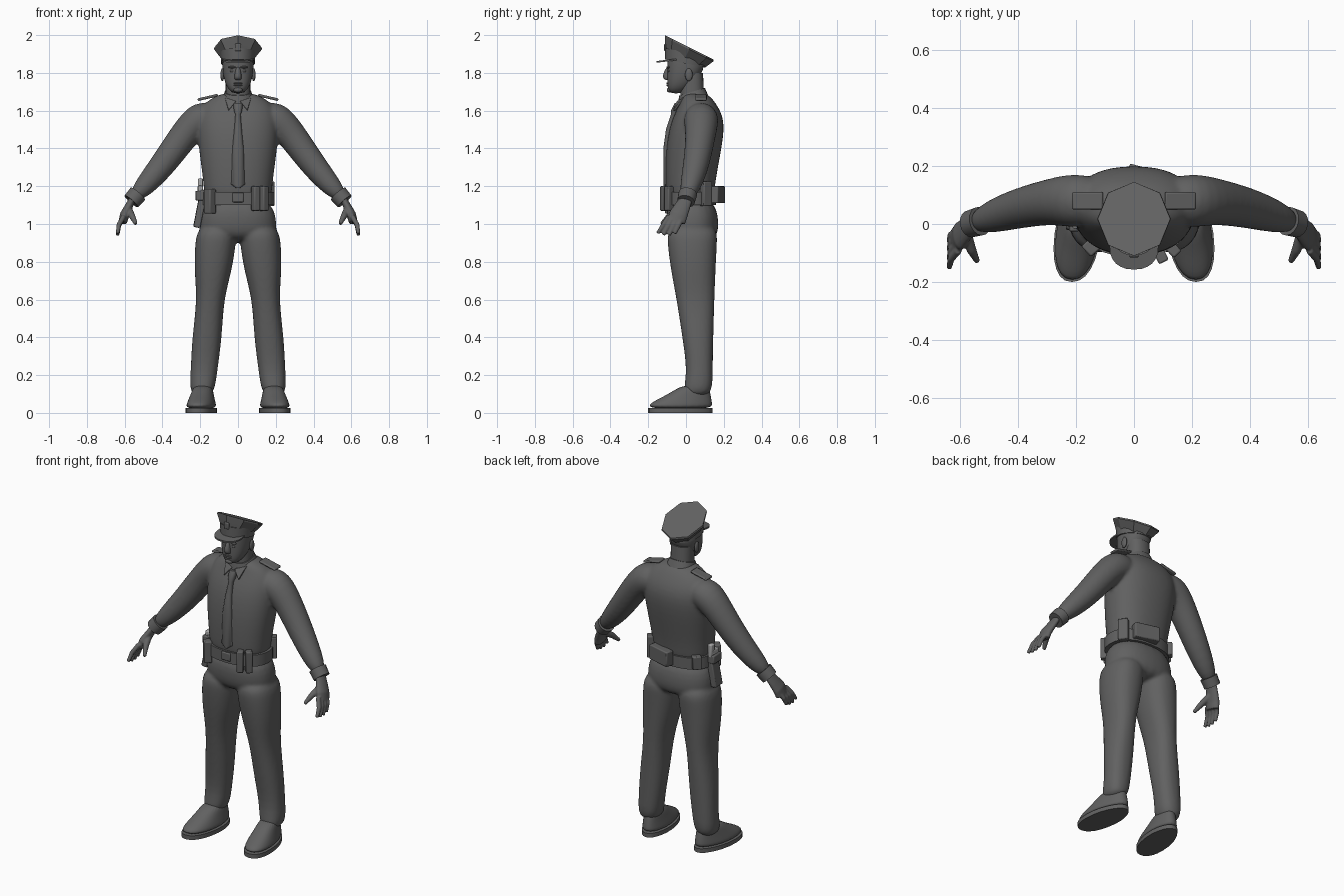
import bpy, bmesh, math
from mathutils import Vector, Matrix, Euler

default_cube = bpy.data.objects.get("Cube")
if default_cube:
    bpy.data.objects.remove(default_cube, do_unlink=True)


def material(name, value):
    mat = bpy.data.materials.new(name)
    mat.use_nodes = True
    mat.diffuse_color = (value, value, value, 1)
    shader = mat.node_tree.nodes["Principled BSDF"]
    shader.inputs["Base Color"].default_value = mat.diffuse_color
    return mat


DARK = material("dark_grey", .12)
LIGHT = material("light_grey", .4)


def skin(bm, rings):
    """Bridge rings of points into a closed skin."""
    loops = [[bm.verts.new(point) for point in ring] for ring in rings]
    for lower, upper in zip(loops, loops[1:]):
        for i in range(len(lower)):
            bm.faces.new((lower[i - 1], lower[i], upper[i], upper[i - 1]))
    bm.faces.new(loops[0])
    bm.faces.new(loops[-1])


def oval(count, power):
    """Unit superellipse."""
    for i in range(count):
        angle = math.tau * i / count
        yield [math.copysign(abs(round(f, 6)) ** (2 / power), f)
               for f in (math.cos(angle), math.sin(angle))]


def stack(bm, rows, centre=0, lean=0, tilt=0, count=24, power=2.3):
    """Horizontal rings from rows of height, half width, front and back."""
    rings = []
    for z, half_width, front, back in rows:
        middle, half_depth = (front + back) / 2, (back - front) / 2
        rings.append([Vector((centre + lean * z + half_width * c, middle + half_depth * s,
                              z + tilt * half_depth * s)) for c, s in oval(count, power)])
    skin(bm, rings)


def tube(bm, rows, side, count=16, flatten=1):
    """Rings square to a path, from rows of x, y, z and radius."""
    points = [Vector((side * x, y, z)) for x, y, z, radius in rows]
    rings = []
    for i, point in enumerate(points):
        along = (points[min(i + 1, len(points) - 1)] - points[max(i - 1, 0)]).normalized()
        across = Vector((0, 1, 0))
        across = (across - along * along.dot(across)).normalized()
        thick = along.cross(across) * flatten
        radius = rows[i][-1]
        rings.append([point + (across * c + thick * s) * radius for c, s in oval(count, 2)])
    skin(bm, rings)


def finish(name, bm, mat=DARK, sub=0, voxel=0, bevel=0, sharp=0):
    bmesh.ops.recalc_face_normals(bm, faces=bm.faces)
    mesh = bpy.data.meshes.new(name)
    bm.to_mesh(mesh)
    bm.free()
    mesh.materials.append(mat)
    mesh.shade_smooth()
    if sharp:
        mesh.set_sharp_from_angle(angle=math.radians(sharp))
    obj = bpy.data.objects.new(name, mesh)
    bpy.context.scene.collection.objects.link(obj)
    if bevel:
        mod = obj.modifiers.new("bevel", "BEVEL")
        mod.width, mod.segments = bevel, 2
    if sub:
        mod = obj.modifiers.new("subdivision", "SUBSURF")
        mod.levels = mod.render_levels = sub
    if voxel:
        mod = obj.modifiers.new("remesh", "REMESH")
        mod.mode, mod.voxel_size, mod.use_smooth_shade = "VOXEL", voxel, True
        mod = obj.modifiers.new("smooth", "SMOOTH")
        mod.factor, mod.iterations = .5, 4


def lofted(name, rows, sub=0, sharp=0, **shape):
    bm = bmesh.new()
    stack(bm, rows, **shape)
    finish(name, bm, sub=sub, sharp=sharp)


def box(name, place, size, turn=(0, 0, 0), mat=DARK, bevel=.006):
    bm = bmesh.new()
    rotation = Euler([math.radians(a) for a in turn]).to_matrix().to_4x4()
    bmesh.ops.create_cube(bm, size=1, matrix=Matrix.Translation(place) @ rotation
                          @ Matrix.Diagonal((*size, 1)))
    finish(name, bm, mat, bevel=bevel, sharp=35)


def belt_box(name, angle, z, size, lean=0, mat=DARK):
    """A box hung on the belt, at an angle from the front towards the left."""
    a = math.radians(angle)
    place = (.2 * math.sin(a), .02 - .15 * math.cos(a), z)
    box(name, place, size, (lean, 0, angle), mat)


def blob(name, place, size):
    bm = bmesh.new()
    bmesh.ops.create_uvsphere(bm, u_segments=16, v_segments=10, radius=1,
                              matrix=Matrix.Translation(place) @ Matrix.Diagonal((*size, 1)))
    finish(name, bm)


# Shirt: torso and sleeves merged
bm = bmesh.new()
stack(bm, [(1.1, .18, -.1, .15), (1.2, .18, -.11, .15), (1.4, .21, -.11, .19),
           (1.55, .22, -.08, .21), (1.64, .19, -.03, .16), (1.7, .08, -.02, .11)])
for side in (1, -1):
    tube(bm, [(.08, .08, 1.56, .07), (.2, .08, 1.57, .1), (.28, .08, 1.48, .08),
              (.42, .05, 1.28, .07), (.56, 0, 1.13, .045)], side)
finish("shirt", bm, sub=2, voxel=.01)

# Trousers: hips and legs merged
bm = bmesh.new()
stack(bm, [(1.15, .18, -.1, .15), (1, .21, -.11, .18), (.9, .2, -.08, .16)])
legs = [(1, .1, -.1), (.9, .11, -.1), (.75, .1, -.08), (.6, .07, -.05),
        (.4, .08, -.02), (.2, .07, .01), (.08, .065, -.03)]
for side in (1, -1):
    stack(bm, [(z, width, front, .14 + .03 * z * z) for z, width, front in legs],
          centre=side * .2, lean=side * -.09)
finish("trousers", bm, sub=2, voxel=.01)

# Shoes, with narrow heels and toes turned out
sole = [(z, .08, -.2, .14) for z in (0, .025)]
upper = [(.02, .08, -.2, .14), (.05, .075, -.2, .14), (.1, .06, -.09, .13), (.15, .05, -.02, .12)]
for side, label in ((1, "left"), (-1, "right")):
    for part, rows, sub, sharp in (("sole", sole, 0, 40), ("shoe", upper, 2, 0)):
        bm = bmesh.new()
        stack(bm, rows)
        for vert in bm.verts:
            x, y, z = vert.co
            heel = 1 - 1.4 * max(0, y)
            vert.co.x = side * (.19 - .12 * y) + x * heel
        finish(f"{label}_{part}", bm, sub=sub, sharp=sharp)

    # Cuff
    bm = bmesh.new()
    tube(bm, [(.53, .01, 1.16, .05), (.565, 0, 1.12, .047)], side)
    finish(f"{label}_cuff", bm, sharp=50)

    # Hand: palm, fingers and thumb merged
    bm = bmesh.new()
    tube(bm, [(.56, 0, 1.13, .035), (.58, -.02, 1.09, .043), (.6, -.04, 1.05, .05),
              (.61, -.05, 1.01, .047)], side, flatten=.5)
    for i in range(4):
        base = Vector((.605, -.09 + .024 * i, 1.04))
        tip = Vector((.637, -.15 + .03 * i, .95 - .01 * math.sin(i)))
        bow = (base + tip) / 2 + Vector((.01, 0, 0))
        tube(bm, [(*base, .014), (*bow, .013), (*tip, .01)], side)
    tube(bm, [(.58, -.03, 1.08, .02), (.56, -.09, 1.04, .017), (.54, -.13, 1, .01)], side)
    finish(f"{label}_hand", bm, voxel=.005)

    # Ear, eye, brow and shoulder strap
    blob(f"{label}_ear", (side * .083, .015, 1.79), (.01, .02, .034))
    blob(f"{label}_eye", (side * .03, -.09, 1.81), (.014, .007, .007))
    blob(f"{label}_brow", (side * .03, -.093, 1.83), (.023, .01, .006))
    box(f"{label}_shoulder_strap", (side * .16, .08, 1.67), (.11, .06, .014), (0, side * 13, 0))

    # Collar point
    bm = bmesh.new()
    face = [Vector((side * x, y, z)) for x, y, z in
            ((.01, -.05, 1.65), (.07, -.02, 1.67), (.05, -.07, 1.6))]
    skin(bm, [face, [point + Vector((0, .015, 0)) for point in face]])
    finish(f"{label}_collar_point", bm, bevel=.003, sharp=40)

# Head and neck
lofted("neck", [(1.6, .065, -.03, .1), (1.8, .065, -.03, .09)], sharp=60)
lofted("head", [(1.69, .03, -.09, -.02), (1.73, .065, -.1, .03), (1.8, .082, -.1, .09),
                (1.86, .083, -.1, .1), (1.9, .08, -.1, .09)], sub=2)
lofted("nose", [(1.84, .01, -.1, -.07), (1.78, .02, -.13, -.07), (1.76, .02, -.11, -.07)], sub=2)
for part, z in (("upper_lip", 1.745), ("lower_lip", 1.735)):
    blob(part, (0, -.095, z), (.024, .009, .005))
blob("chin", (0, -.088, 1.71), (.024, .014, .014))

# Cap: band, eight-sided crown and visor
lofted("cap_band", [(1.85, .09, -.11, .1), (1.91, .092, -.11, .1)], tilt=-.2, power=2, sharp=40)
lofted("cap_crown", [(1.88, .09, -.11, .1), (1.925, .127, -.11, .145), (1.935, .125, -.11, .145)],
       tilt=-.5, count=8, power=2, sharp=20)
lofted("cap_visor", [(z, .084, -.157, 0) for z in (1.863, 1.872)], tilt=.12, sharp=40)
box("cap_badge", (0, -.11, 1.935), (.034, .012, .04))

# Collar and tie
lofted("collar", [(1.65, .09, -.045, .12), (1.7, .07, -.036, .1)], tilt=.3, sharp=45)
tie = [(1.19, .01, -.12), (1.21, .037, -.12), (1.4, .03, -.12), (1.5, .02, -.106),
       (1.58, .014, -.08), (1.6, .022, -.08), (1.64, .024, -.06)]
lofted("tie", [(z, width, front, front + .04) for z, width, front in tie], sharp=40)

# Belt and its gear
lofted("belt", [(z, .192, -.114, .16) for z in (1.1, 1.17)], sharp=40)
box("buckle", (0, -.115, 1.14), (.06, .014, .05))
for part, angle in (("inner", 28), ("outer", 43)):
    belt_box(f"left_magazine_pouch_{part}", angle, 1.135, (.037, .042, .13))
belt_box("right_front_pouch", -48, 1.12, (.05, .045, .13))
belt_box("left_side_pouch", 125, 1.16, (.055, .04, .13))
belt_box("back_pouch", 165, 1.155, (.15, .05, .09))
belt_box("right_back_pouch", -130, 1.145, (.05, .04, .08))
belt_box("holster", -88, 1.08, (.07, .036, .2), lean=-11)
belt_box("holster_strap", -88, 1.15, (.08, .05, .05))
belt_box("pistol_slide", -88, 1.185, (.06, .026, .035), mat=LIGHT)
belt_box("pistol_grip", -97, 1.2, (.034, .026, .08), mat=LIGHT)
